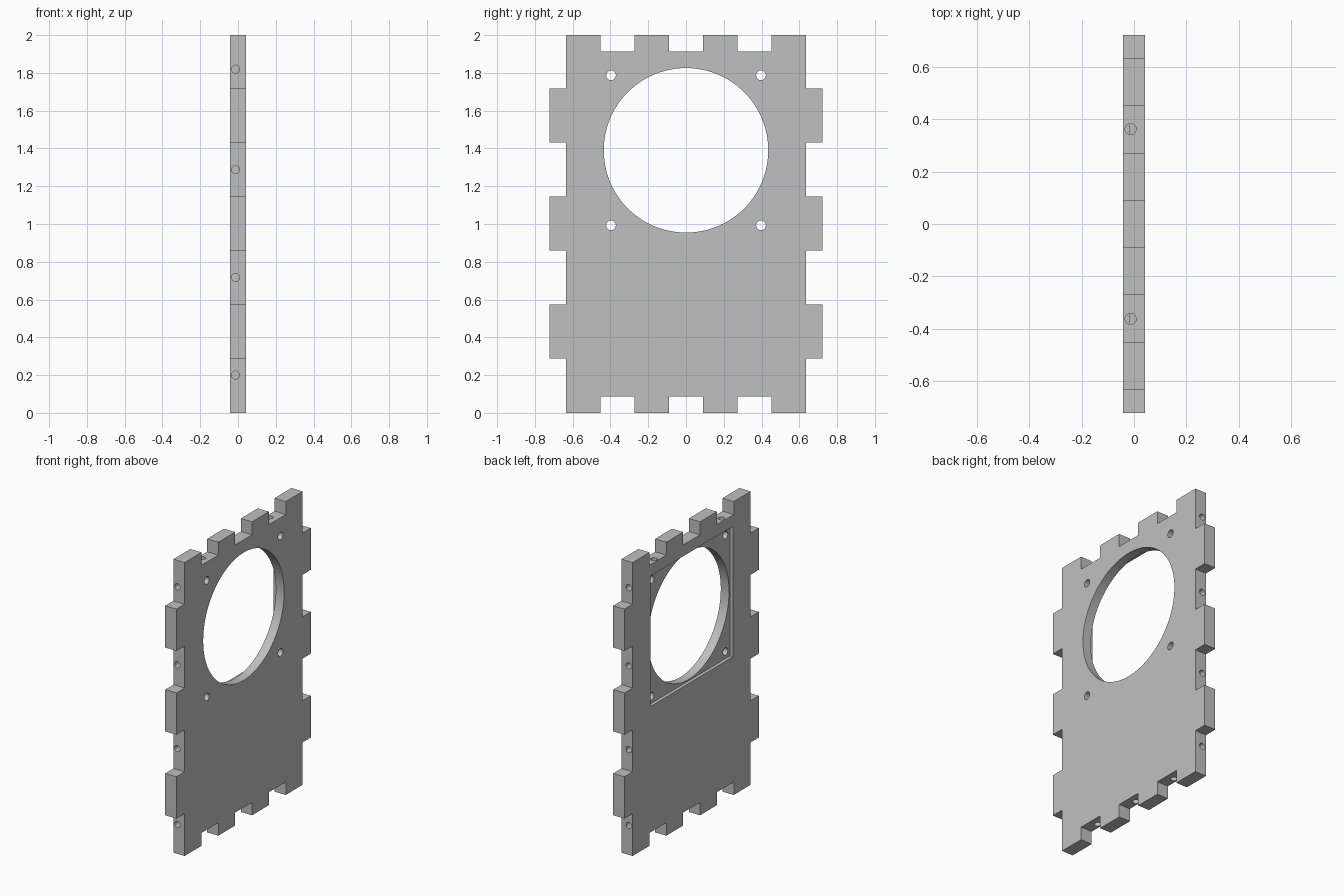
import bpy
import bmesh
import math
from mathutils import Vector

if "Cube" in bpy.data.objects:
    bpy.data.objects.remove(bpy.data.objects["Cube"], do_unlink=True)

HALF_T = 0.0425            # half the sheet thickness
HALF_W, TAB_W = 0.635, 0.723   # half width of body, and out to the side tabs
HEIGHT, NOTCH = 2.0, 0.088
STEP = HALF_W / 7          # half a notch width
OPENING_Z = 1.39
PILOT_X = -0.013

grey = bpy.data.materials.new("light grey")
grey.use_nodes = True
colour = (0.527, 0.527, 0.527, 1)
grey.diffuse_color = colour
grey.node_tree.nodes["Principled BSDF"].inputs["Base Color"].default_value = colour


def edge_row(z_out, z_in):
    """Notched end edge, from the centre outwards."""
    return [(STEP, z_in), (STEP, z_out), (3 * STEP, z_out), (3 * STEP, z_in),
            (5 * STEP, z_in), (5 * STEP, z_out), (HALF_W, z_out)]


def finger_plate(name):
    half = edge_row(0, NOTCH)
    for i in (1, 3, 5):                       # side tabs
        low, high = i * HEIGHT / 7 + 0.003, (i + 1) * HEIGHT / 7 + 0.002
        half += [(HALF_W, low), (TAB_W, low), (TAB_W, high), (HALF_W, high)]
    half += reversed(edge_row(HEIGHT, HEIGHT - NOTCH))
    outline = half + [(-y, z) for y, z in reversed(half)]

    bm = bmesh.new()
    face = bm.faces.new([bm.verts.new((-HALF_T, y, z)) for y, z in outline])
    out = bmesh.ops.extrude_face_region(bm, geom=[face])
    moved = [v for v in out["geom"] if isinstance(v, bmesh.types.BMVert)]
    bmesh.ops.translate(bm, verts=moved, vec=(2 * HALF_T, 0, 0))
    bmesh.ops.recalc_face_normals(bm, faces=bm.faces)
    mesh = bpy.data.meshes.new(name)
    bm.to_mesh(mesh)
    bm.free()
    mesh.materials.append(grey)
    obj = bpy.data.objects.new(name, mesh)
    bpy.context.collection.objects.link(obj)
    return obj


def cut(target, cutter):
    """Subtract the cutter from the target, then drop the cutter."""
    cutter.hide_render = True
    cutter.data.materials.append(grey)
    bpy.ops.object.select_all(action="DESELECT")
    bpy.context.view_layer.objects.active = target
    target.select_set(True)
    mod = target.modifiers.new("cut", "BOOLEAN")
    mod.operation, mod.solver, mod.object = "DIFFERENCE", "EXACT", cutter
    bpy.ops.object.modifier_apply(modifier=mod.name)
    bpy.data.objects.remove(cutter, do_unlink=True)


def drill(target, centre, axis, radius, length, sides=32):
    bpy.ops.mesh.primitive_cylinder_add(
        vertices=sides, radius=radius, depth=length, location=centre,
        rotation=Vector(axis).to_track_quat("Z", "Y").to_euler())
    cut(target, bpy.context.object)


panel = finger_plate("finger_jointed_panel")

# shallow square recess on the -x face
recess_depth = 0.023
bpy.ops.mesh.primitive_cube_add(size=1, location=(-HALF_T, 0, OPENING_Z))
recess = bpy.context.object
recess.scale = (2 * recess_depth, 0.89, 0.89)
bpy.context.view_layer.update()
cut(panel, recess)

# large round opening and its four mounting holes
drill(panel, (0, 0, OPENING_Z), (1, 0, 0), 0.4355, 0.3, 96)
for sy in (-1, 1):
    for sz in (-1, 1):
        drill(panel, (0, sy * 0.397, OPENING_Z + sz * 0.397), (1, 0, 0), 0.0255, 0.3)

# blind pilot holes in the side edges
for sy in (-1, 1):
    for z in (0.2, 0.717, 1.288, 1.82):
        drill(panel, (PILOT_X, sy * HALF_W, z), (0, 1, 0), 0.021, 2 * NOTCH)

# blind pilot holes in the end notches (none above the opening)
for y in (-4 * STEP, 0, 4 * STEP):
    drill(panel, (PILOT_X, y, NOTCH), (0, 0, 1), 0.021, 2 * NOTCH - 0.01)
    if y:
        drill(panel, (PILOT_X, y, HEIGHT - NOTCH), (0, 0, 1), 0.021, 2 * NOTCH - 0.01)

# smooth bores, crisp edges
bpy.ops.object.select_all(action="DESELECT")
panel.select_set(True)
bpy.context.view_layer.objects.active = panel
bpy.ops.object.shade_smooth_by_angle(angle=math.radians(30))
